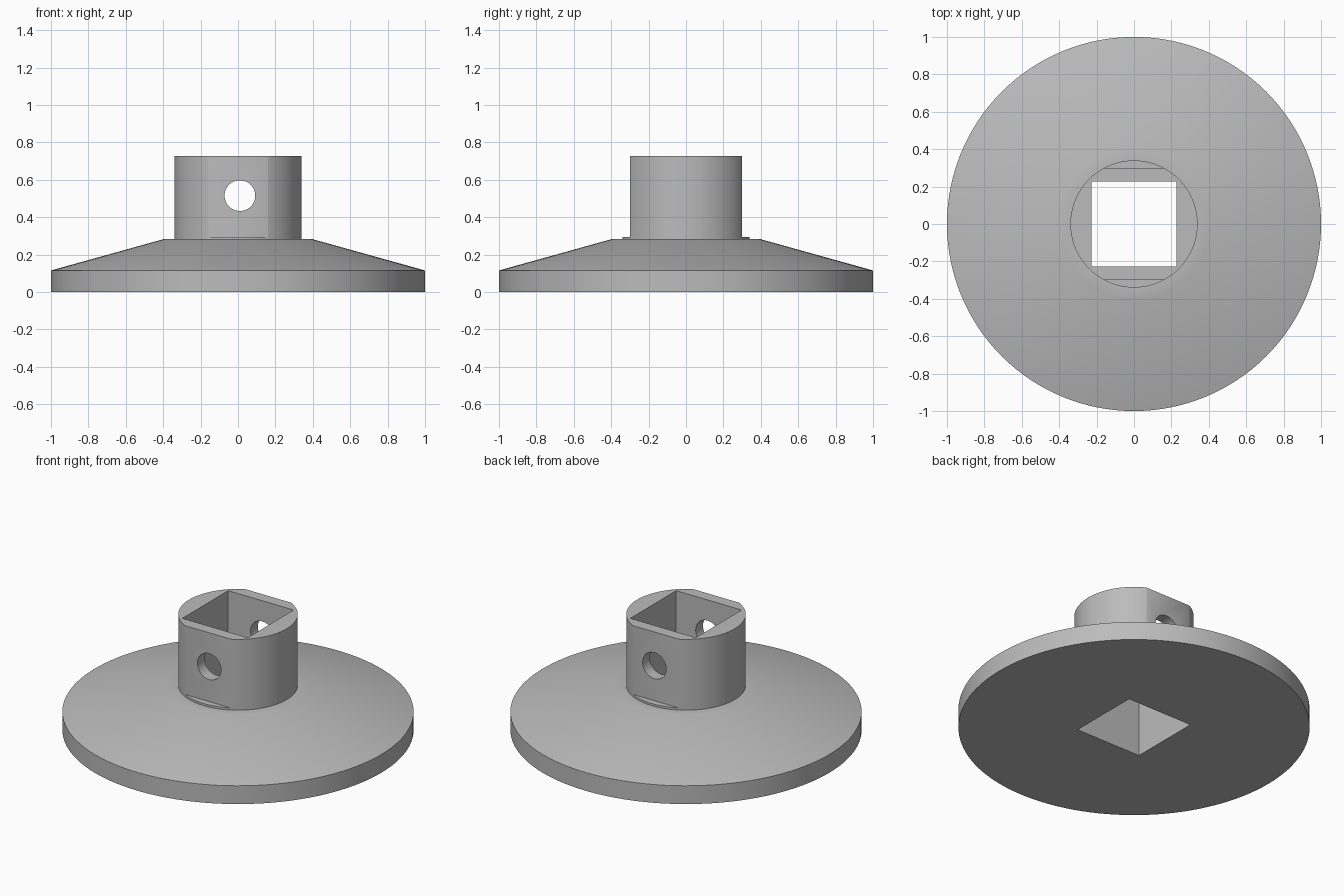
import bpy
import bmesh
import math
from mathutils import Matrix, Vector

cube = bpy.data.objects.get("Cube")
if cube:
    bpy.data.objects.remove(cube, do_unlink=True)

SEGMENTS = 128
BORE = 0.455        # width of the square bore
FLAT_Y = 0.30       # distance of the collar flats from the axis
LEDGE_Z = 0.295     # bottom of the collar flats
HOLE_Z = 0.515      # height of the cross hole

grey = bpy.data.materials.new("plain grey")
grey.use_nodes = True
colour = (0.5, 0.5, 0.5, 1)
grey.diffuse_color = colour
grey.node_tree.nodes["Principled BSDF"].inputs["Base Color"].default_value = colour


def add_object(name, bm):
    bmesh.ops.recalc_face_normals(bm, faces=bm.faces)
    mesh = bpy.data.meshes.new(name)
    bm.to_mesh(mesh)
    bm.free()
    mesh.materials.append(grey)
    obj = bpy.data.objects.new(name, mesh)
    bpy.context.collection.objects.link(obj)
    return obj


def lathe(name, profile):
    """Turn a closed (radius, height) outline around the z axis."""
    bm = bmesh.new()
    rings = []
    for r, z in profile:
        ring = [bm.verts.new((r * math.cos(a), r * math.sin(a), z))
                for a in (math.tau * i / SEGMENTS for i in range(SEGMENTS))]
        rings.append(ring)
    for low, high in zip(rings, rings[1:]):
        for i in range(SEGMENTS):
            j = (i + 1) % SEGMENTS
            bm.faces.new((low[i], low[j], high[j], high[i]))
    bm.faces.new(rings[0])
    bm.faces.new(rings[-1])
    return add_object(name, bm)


def box(name, centre, size):
    bm = bmesh.new()
    bmesh.ops.create_cube(bm, size=1, matrix=Matrix.LocRotScale(
        Vector(centre), None, Vector(size)))
    return add_object(name, bm)


def cut(target, cutter):
    """Subtract a helper shape and discard it."""
    cutter.hide_render = True
    mod = target.modifiers.new("cut", 'BOOLEAN')
    mod.operation = 'DIFFERENCE'
    mod.solver = 'EXACT'
    mod.object = cutter
    bpy.context.view_layer.objects.active = target
    bpy.ops.object.modifier_apply(modifier=mod.name)
    bpy.data.objects.remove(cutter, do_unlink=True)


# Turned body: rim, sloping flange, collar
flange = lathe("flange_with_collar", [
    (1, 0), (1, 0.115), (0.4, 0.282), (0.34, 0.282), (0.34, 0.727)])

# Square bore through the full height
cut(flange, box("bore_cutter", (0, 0, 0.4), (BORE, BORE, 2)))

# Flats on the front and back of the collar
for side in (-1, 1):
    cut(flange, box("flat_cutter", (0, side * (FLAT_Y + 0.25), LEDGE_Z + 0.5),
                    (1, 0.5, 1)))

# Round cross hole through both flats
bm = bmesh.new()
bmesh.ops.create_cone(bm, cap_ends=True, segments=48, radius1=0.082, radius2=0.082,
                      depth=1, matrix=Matrix.Translation((0.01, 0, HOLE_Z))
                      @ Matrix.Rotation(math.pi / 2, 4, 'X'))
cut(flange, add_object("hole_cutter", bm))

# Smooth turned surfaces, crisp edges
bpy.ops.object.select_all(action='DESELECT')
flange.select_set(True)
bpy.context.view_layer.objects.active = flange
bpy.ops.object.shade_smooth_by_angle(angle=math.radians(30))
